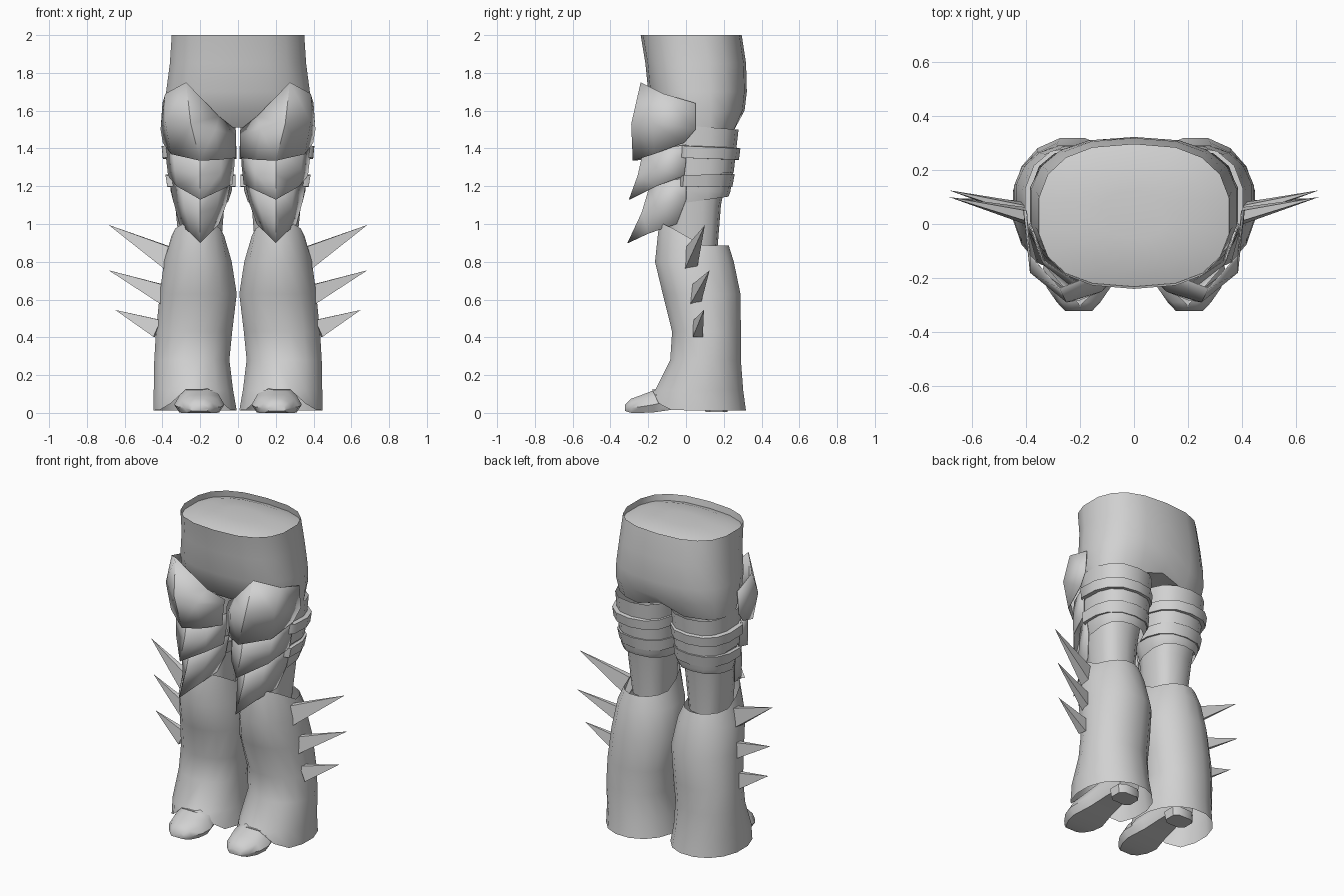
import bpy, bmesh, math
from mathutils import Vector

grey = bpy.data.materials.new("plain_grey")
grey.diffuse_color = (0.64, 0.64, 0.64, 1)


def finish(name, bm, mirror=True, angle=50):
    """Turn a bmesh into a named, smooth shaded object, mirrored across x."""
    bmesh.ops.recalc_face_normals(bm, faces=bm.faces)
    me = bpy.data.meshes.new(name)
    bm.to_mesh(me)
    bm.free()
    me.materials.append(grey)
    ob = bpy.data.objects.new(name, me)
    bpy.context.collection.objects.link(ob)
    bpy.ops.object.select_all(action='DESELECT')
    ob.select_set(True)
    bpy.context.view_layer.objects.active = ob
    bpy.ops.object.shade_smooth_by_angle(angle=math.radians(angle))
    if mirror:
        ob.modifiers.new("mirror", 'MIRROR').use_mirror_merge = False
    return ob


def ring(spec, n, power):
    """Rounded box ring: z at front, z at back, x range, y range."""
    zf, zb, x0, x1, y0, y1 = spec
    pts = []
    for i in range(n):
        a = 2 * math.pi * (i + 0.5) / n
        c, s = math.cos(a), math.sin(a)
        u = math.copysign(abs(c) ** power, c)
        v = math.copysign(abs(s) ** power, s)
        pts.append(Vector(((x0 + x1) / 2 + u * (x1 - x0) / 2,
                           (y0 + y1) / 2 + v * (y1 - y0) / 2,
                           zf + (zb - zf) * (v + 1) / 2)))
    return pts


def skin(bm, rows, closed=True):
    """Bridge rows of points with quads and return the vertex rows."""
    vs = [[bm.verts.new(p) for p in r] for r in rows]
    n = len(vs[0])
    for a, b in zip(vs, vs[1:]):
        for i in range(n if closed else n - 1):
            j = (i + 1) % n
            bm.faces.new((a[i], a[j], b[j], b[i]))
    return vs


def loft(name, specs, n=14, power=0.75, caps=(), mirror=True, shape=None):
    bm = bmesh.new()
    rows = [ring(s, n, power) for s in specs]
    if shape:
        shape(rows)
    vs = skin(bm, rows)
    for k in caps:
        bm.faces.new(vs[k])
    return finish(name, bm, mirror)


# Pelvis: waist rim, slightly domed filling and a seat notched at the middle
def notch_seat(rows):
    for p in rows[-2]:
        if p.y > 0.1:
            p.z += 0.05 * max(0, 1 - abs(p.x) / .15)


loft("pelvis", [
    (2.0, 2.0, -.355, .355, -.24, .295), (1.85, 1.85, -.365, .365, -.215, .318),
    (1.70, 1.70, -.385, .385, -.20, .322), (1.6, 1.6, -.39, .39, -.165, .31),
    (1.51, 1.495, -.38, .38, -.10, .262), (1.51, 1.53, -.15, .15, -.03, .15)],
    n=18, power=0.78, caps=(-1,), mirror=False, shape=notch_seat)
loft("waist_filling", [
    (1.96, 1.96, -.357, .357, -.232, .30), (1.985, 1.985, -.27, .27, -.165, .235),
    (1.995, 1.995, -.12, .12, -.05, .12)], n=18, power=0.78, caps=(-1,), mirror=False)


# Legs: bare thigh, two cloth sleeves and two raised straps behind the plates
def flat_front(rows):
    for r in rows:
        for p in r:
            p.y = max(p.y, -0.03)


loft("thigh", [
    (1.2, 1.2, .06, .345, -.11, .205), (1.1, 1.1, .07, .335, -.10, .185),
    (.85, .85, .09, .31, -.10, .165)])
loft("upper_sleeve", [
    (1.53, 1.50, .01, .385, -.13, .278), (1.27, 1.27, .02, .37, -.12, .252)], power=.8)
loft("lower_sleeve", [
    (1.29, 1.28, .02, .365, -.12, .25), (1.18, 1.17, .03, .36, -.10, .235),
    (1.10, 1.145, .05, .345, -.09, .225)], power=.8)
loft("upper_strap", [
    (1.42, 1.405, .015, .38, -.14, .265), (1.42, 1.40, .004, .408, -.16, .288),
    (1.355, 1.34, .004, .402, -.16, .28), (1.355, 1.34, .015, .37, -.14, .255)],
    power=0.82, shape=flat_front)
loft("lower_strap", [
    (1.255, 1.265, .02, .36, -.14, .24), (1.255, 1.265, .01, .388, -.16, .258),
    (1.20, 1.195, .01, .378, -.16, .245), (1.20, 1.195, .02, .35, -.14, .225)],
    power=0.82, shape=flat_front)


# Shin guard: flared tube, raised at the knee, hem arched over the foot
def shape_shin(rows):
    for p in rows[0]:
        p.z = .885 + .115 * min(1, max(0, (.09 - p.y) / .2))
        if p.y < 0.1:
            p.z -= 0.06 * max(0, 1 - abs(p.x - .21) / .08)
    for p in rows[-1]:
        if p.y < -0.05:
            p.z += 0.11 * min(1, 1.6 * max(0, 1 - abs(p.x - .22) / .17))


loft("shin_guard", [
    (1.0, .885, .07, .355, -.15, .23), (.80, .80, .03, .395, -.168, .257),
    (.63, .63, .003, .418, -.127, .292), (.43, .43, .027, .438, -.077, .294),
    (.28, .28, .042, .447, -.087, .294), (.12, .12, .022, .45, -.168, .307),
    (.015, .012, .003, .452, -.185, .322)],
    n=16, power=0.95, shape=shape_shin)

# Boots: tapered foot running front to back, and a heel block
bm = bmesh.new()
foot = []
for y, half, z0, z1 in ((-.322, .05, .01, .045), (-.29, .08, 0, .075),
                        (-.235, .118, 0, .095), (-.17, .133, .003, .12),
                        (-.05, .10, .02, .17), (.08, .08, .04, .2), (.2, .075, .04, .2)):
    foot.append([Vector((.205 + u * half, y, z0 + (z1 - z0) * v)) for u, v in
                 ((-.8, 0), (.8, 0), (1, .35), (.8, .75), (.35, 1),
                  (-.35, 1), (-.8, .75), (-1, .35))])
vs = skin(bm, foot)
bm.faces.new(vs[0])
bm.faces.new(vs[-1])
finish("boot", bm)
loft("boot_heel", [(.06, .06, .125, .285, .09, .225), (.005, .005, .13, .28, .10, .222)],
     n=8, power=0.6, caps=(-1,))


# Thigh armour: folded plates, rows run from the inner edge to the outer edge
def plate(name, rows, angle):
    bm = bmesh.new()
    skin(bm, rows, closed=False)
    ob = finish(name, bm, angle=angle)
    so = ob.modifiers.new("thickness", 'SOLIDIFY')
    so.thickness, so.offset = 0.004, -1


plate("upper_thigh_plate", [
    [(.012, -.11, 1.50), (.10, -.17, 1.57), (.275, -.24, 1.75), (.385, -.12, 1.69), (.40, .05, 1.64)],
    [(.010, -.13, 1.47), (.12, -.25, 1.50), (.25, -.29, 1.53), (.385, -.18, 1.54), (.41, .05, 1.50)],
    [(.012, -.14, 1.35), (.10, -.23, 1.34), (.20, -.282, 1.335), (.355, -.17, 1.37), (.398, -.01, 1.43)]], 60)
plate("middle_thigh_plate", [
    [(.015, -.08, 1.40), (.09, -.17, 1.40), (.20, -.225, 1.40), (.345, -.13, 1.40), (.39, .00, 1.42)],
    [(.020, -.09, 1.30), (.09, -.19, 1.27), (.20, -.255, 1.26), (.335, -.15, 1.29), (.38, .00, 1.34)],
    [(.030, -.10, 1.21), (.09, -.20, 1.18), (.20, -.302, 1.13), (.325, -.16, 1.20), (.37, -.01, 1.255)]], 40)
plate("lower_thigh_plate", [
    [(.035, -.04, 1.24), (.09, -.13, 1.23), (.20, -.19, 1.21), (.30, -.13, 1.23), (.365, .00, 1.24)],
    [(.060, -.04, 1.11), (.11, -.16, 1.09), (.20, -.235, 1.06), (.285, -.16, 1.09), (.345, .00, 1.13)],
    [(.100, -.07, 1.00), (.15, -.20, .95), (.20, -.31, .90), (.25, -.20, .95), (.31, -.05, 1.00)]], 40)

# Four-sided spikes on the outer side of each shin guard
for base, tip, r, name in (
        ((.355, .02, .815), (.685, .10, .995), .06, "top_spike"),
        ((.38, .045, .622), (.685, .125, .755), .052, "middle_spike"),
        ((.425, .06, .447), (.65, .095, .545), .048, "bottom_spike")):
    b, t = Vector(base), Vector(tip)
    d = (t - b).normalized()
    side = d.cross(Vector((0, 0, 1))).normalized()
    up = side.cross(d)
    bm = bmesh.new()
    verts = [bm.verts.new(b + side * r * .55 * u + up * r * v)
             for u, v in ((-1, -1), (1, -1), (.7, 1), (-.7, 1))]
    point = bm.verts.new(t)
    bm.faces.new(verts)
    for i in range(4):
        bm.faces.new((verts[i], verts[(i + 1) % 4], point))
    finish(name, bm)
